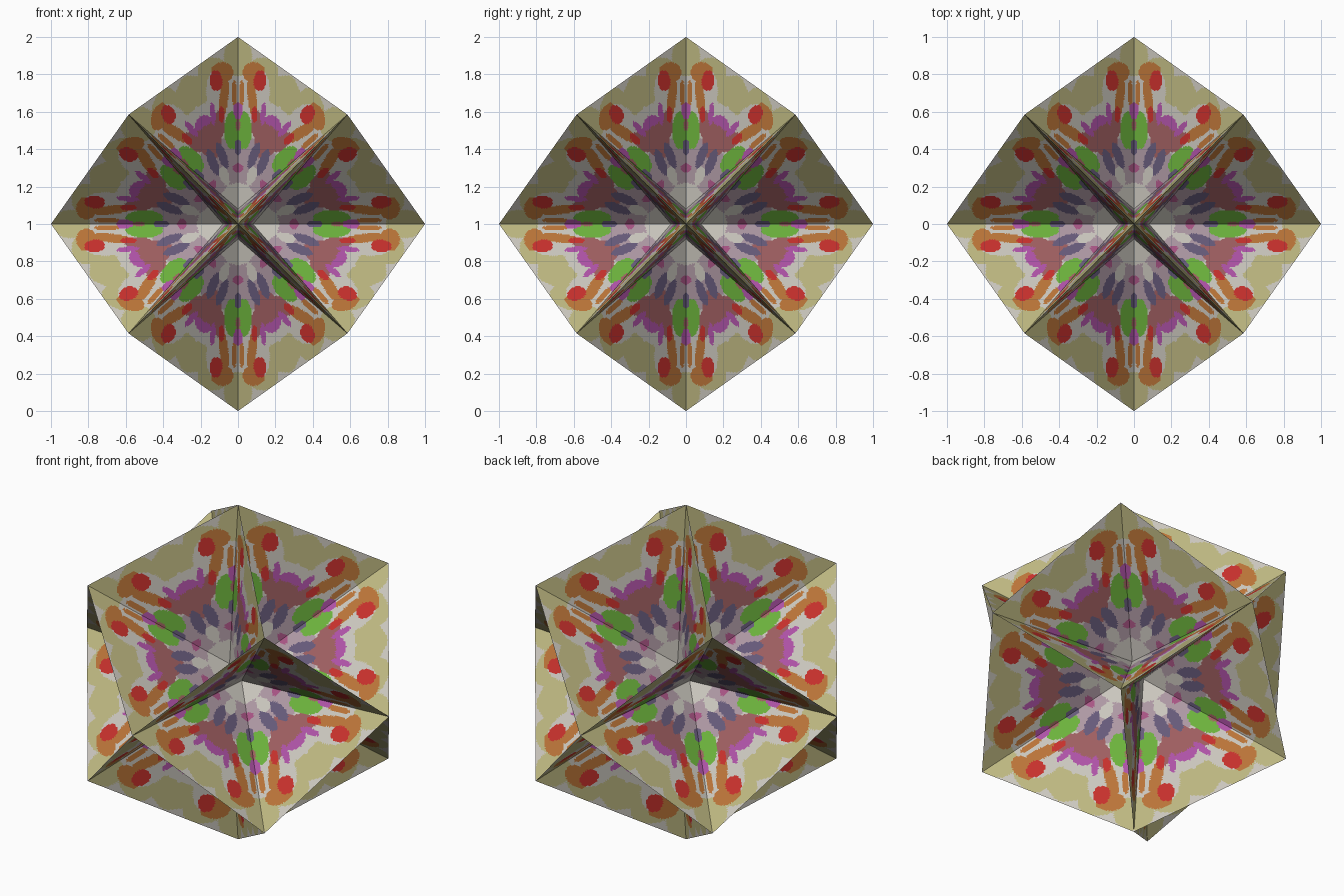
import bpy, bmesh, math
from mathutils import Vector

if "Cube" in bpy.data.objects:
    bpy.data.objects.remove(bpy.data.objects["Cube"])

# ---- colours (sRGB hex converted to linear) ----
COLOURS = {
    "pale_grey": "CAC6BD", "olive": "BCB680", "mauve": "AD98A3", "orange": "BA7438",
    "red": "C6302C", "green": "6CB23C", "purple": "AE52A6", "brown": "9E5E60",
    "slate": "665A7A", "pink": "A85484",
}
NAMES = list(COLOURS)

def linear(text):
    rgb = [c / 255 for c in bytes.fromhex(text)]
    return (*[((c + 0.055) / 1.055) ** 2.4 for c in rgb], 1)

# ---- key points of one face: spike tip, spike corner and valley near the centre ----
DIP, N = 0.08, 74
TIP, CORNER, VALLEY = Vector((0, 0, 1)), Vector((1, 1, 1)) * 0.585, Vector((0, DIP, DIP))

def at(tip, corner):
    return VALLEY + (TIP - VALLEY) * tip + (CORNER - VALLEY) * corner

# ---- painted ovals (across, up, half width, half height, tilt); later ones cover earlier ----
def oval(cx, cy, rx, ry, deg=0):
    c, s = math.cos(math.radians(deg)), math.sin(math.radians(deg))
    def inside(u, v):
        x, y = u - cx, v - cy
        return ((x * c + y * s) / rx) ** 2 + ((y * c - x * s) / ry) ** 2 < 1
    return inside

PATTERN = [
    # outer petals and pale field round the flower
    ("olive", oval(0, .89, .075, .1)),
    ("olive", oval(.13, .81, .085, .08)),
    ("olive", oval(.25, .71, .11, .085)),
    ("pale_grey", oval(.09, .71, .08, .14)),
    # inner field
    ("mauve", oval(0, .1, .3, .37)),
    # dark star
    ("brown", oval(.14, .45, .05, .1, -10)),
    ("brown", oval(.1, .53, .03, .08)),
    ("purple", oval(.135, .59, .014, .06, -5)),
    ("purple", oval(.19, .55, .05, .028, -15)),
    ("slate", oval(.085, .365, .024, .075, -20)),
    # flower
    ("orange", oval(.085, .81, .06, .055)),
    ("orange", oval(.075, .68, .024, .12, 5)),
    ("orange", oval(.02, .7, .013, .07)),
    ("red", oval(.117, .765, .035, .055, -8)),
    ("red", oval(.088, .585, .016, .045)),
    # leaf
    ("pale_grey", oval(0, .53, .07, .11)),
    ("green", oval(.03, .5, .043, .1)),
    ("purple", oval(0, .605, .025, .045)),
    ("brown", oval(0, .53, .013, .03)),
    ("slate", oval(0, .41, .018, .045)),
    # middle
    ("pale_grey", oval(0, .1, .1, .12)),
    ("pale_grey", oval(.07, .255, .022, .055, -15)),
    ("pink", oval(0, .3, .028, .025)),
]

def colour_at(tip, corner):
    # the pattern is the same towards the tip and towards the corner
    p = at(max(tip, corner), min(tip, corner))
    name = "pale_grey"
    for n, inside in PATTERN:
        if inside(p.x, p.z):
            name = n
    return NAMES.index(name)

# ---- one face cut into a fine triangular grid ----
keys = [(i, j) for i in range(N + 1) for j in range(N + 1 - i)]
index = {k: n for n, k in enumerate(keys)}
points = [at(i / N, j / N) for i, j in keys]
cells = []
for i, j in keys:
    tris = []
    if i + j < N:
        tris.append(((i, j), (i + 1, j), (i, j + 1)))
    if i + j < N - 1:
        tris.append(((i + 1, j), (i + 1, j + 1), (i, j + 1)))
    for t in tris:
        mid = [sum(k[d] for k in t) / (3 * N) for d in range(2)]
        cells.append(([index[k] for k in t], colour_at(*mid)))

# ---- repeat the face 48 times by swapping and mirroring the axes ----
verts, faces, mats = [], [], []
for a in range(3):
    for b in range(3):
        if a == b:
            continue
        for s in range(8):
            sign = [1 if s >> k & 1 else -1 for k in range(3)]

            def place(p):
                q = Vector()
                for axis, value in ((a, p.z), (b, p.y), (3 - a - b, p.x)):
                    q[axis] = value * sign[axis]
                return q

            A, B, C = place(VALLEY), place(TIP), place(CORNER)
            flip = (B - A).cross(C - A).dot(A + B + C) < 0
            base = len(verts)
            verts += [place(p) + Vector((0, 0, 1)) for p in points]
            for ids, m in cells:
                f = [base + k for k in ids]
                faces.append(f[::-1] if flip else f)
                mats.append(m)

mesh = bpy.data.meshes.new("dimpled_star")
mesh.from_pydata(verts, [], faces)
for name, text in COLOURS.items():
    mat = bpy.data.materials.new(name)
    mat.diffuse_color = linear(text)
    mat.use_nodes = True
    mat.node_tree.nodes["Principled BSDF"].inputs["Base Color"].default_value = mat.diffuse_color
    mesh.materials.append(mat)
mesh.polygons.foreach_set("material_index", mats)

# weld the seams between neighbouring faces
bm = bmesh.new()
bm.from_mesh(mesh)
bmesh.ops.remove_doubles(bm, verts=bm.verts, dist=1e-5)
bm.to_mesh(mesh)
bm.free()
bpy.context.collection.objects.link(bpy.data.objects.new("dimpled_star", mesh))
